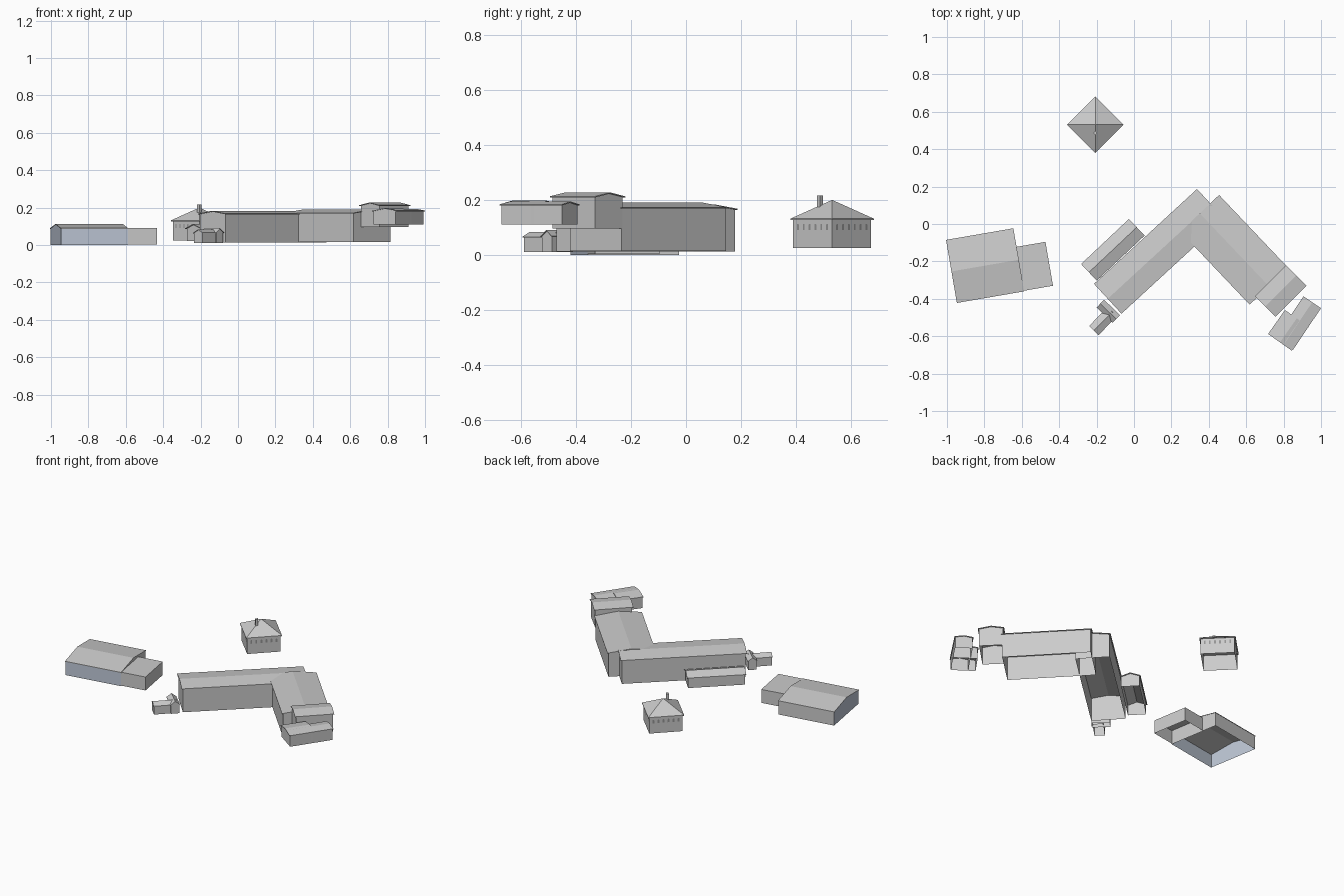
import bpy
from math import atan2, cos, sin, hypot, pi
from mathutils import Vector

if "Cube" in bpy.data.objects:
    bpy.data.objects.remove(bpy.data.objects["Cube"])


def mesh_object(name, verts, faces, center=(0, 0), angle=0.0):
    me = bpy.data.meshes.new(name)
    me.from_pydata(verts, [], faces)
    ob = bpy.data.objects.new(name, me)
    ob.location = (center[0], center[1], 0)
    ob.rotation_euler = (0, 0, angle)
    bpy.context.collection.objects.link(ob)
    return ob


def frame(p0, p1, w):
    """Centre, angle and length of a rectangle with edge p0-p1 and signed width w to its left."""
    dx, dy = p1[0] - p0[0], p1[1] - p0[1]
    n = hypot(dx, dy)
    c = ((p0[0] + p1[0]) / 2 - dy / n * w / 2, (p0[1] + p1[1]) / 2 + dx / n * w / 2)
    return c, atan2(dy, dx), n


def gable(name, p0, p1, w, z0, ze, zr, over=0.007, thick=0.004):
    """Open-bottomed walls with gable ends, plus a thin overhanging roof; ridge along p0-p1."""
    c, ang, n = frame(p0, p1, w)
    a, b = n / 2 - over, abs(w) / 2 - over
    walls = mesh_object(
        name + "_walls",
        [(-a, -b, z0), (a, -b, z0), (a, b, z0), (-a, b, z0),
         (-a, -b, ze), (a, -b, ze), (a, b, ze), (-a, b, ze),
         (-a, 0, zr - thick), (a, 0, zr - thick)],
        [(0, 1, 5, 4), (3, 0, 4, 8, 7), (1, 2, 6, 9, 5), (2, 3, 7, 6)], c, ang)
    a, b = n / 2, abs(w) / 2
    prof = [(-b, ze), (0, zr), (b, ze), (b, ze - thick), (0, zr - thick), (-b, ze - thick)]
    verts = [(s * a, y, z) for s in (-1, 1) for y, z in prof]
    faces = [(i, i + 6, (i + 1) % 6 + 6, (i + 1) % 6) for i in range(6)]
    faces += [(0, 1, 4, 5), (1, 2, 3, 4), (7, 6, 11, 10), (8, 7, 10, 9)]
    mesh_object(name + "_roof", verts, faces, c, ang)
    return walls


def box(name, center, size, z0, z1, angle=0.0, bottom=False):
    a, b = size[0] / 2, size[1] / 2
    verts = [(x, y, z) for z in (z0, z1) for x, y in ((-a, -b), (a, -b), (a, b), (-a, b))]
    faces = [(0, 1, 5, 4), (1, 2, 6, 5), (2, 3, 7, 6), (3, 0, 4, 7), (4, 5, 6, 7)]
    if bottom:
        faces.append((3, 2, 1, 0))
    return mesh_object(name, verts, faces, center, angle)


# Main angled building: two long wings meeting at the back corner
gable("left_wing", (-.214, -.32), (.337, .187), -.217, .013, .168, .183)
gable("right_wing", (.455, .155), (.825, -.235), -.285, .015, .172, .191)

# Raised block on the end of the right wing
gable("end_block", (.647, -.385), (.813, -.22), -.155, .097, .213, .227)

# Lean building along the back of the left wing
gable("back_annex", (-.283, -.214), (-.027, .027), -.122, .022, .09, .112)

# Small porch group at the left wing's end
gable("porch_cross", (-.16, -.405), (-.075, -.487), -.058, .01, .068, .09, .004, .003)
gable("porch_long", (-.24, -.545), (-.14, -.444), -.07, .01, .066, .083, .004, .003)

# Detached house at the far right, floating on higher ground
gable("far_house_long", (.85, -.673), (1.0, -.45), .113, .11, .184, .194, .005)
gable("far_house_wide", (.717, -.588), (.807, -.46), -.155, .11, .184, .197, .005)

# Barn with bluish front and left walls, and its flat annex
barn = gable("barn", (-.947, -.422), (-.587, -.36), .342, 0, .09, .113, .002, .003)
blue = bpy.data.materials.new("slate_blue")
blue.diffuse_color = (.52, .58, .68, 1)
blue.use_nodes = True
blue.node_tree.nodes["Principled BSDF"].inputs["Base Color"].default_value = blue.diffuse_color
grey = bpy.data.materials.new("plain_grey")
grey.diffuse_color = (.8, .8, .8, 1)
grey.use_nodes = True
grey.node_tree.nodes["Principled BSDF"].inputs["Base Color"].default_value = grey.diffuse_color
barn.data.materials.append(grey)
barn.data.materials.append(blue)
for i in (0, 1):
    barn.data.polygons[i].material_index = 1
c, ang, n = frame((-.595, -.358), (-.433, -.33), .238)
box("barn_annex", c, (n, .238), .003, .09, ang)

# Square pavilion with pyramid roof, turned by about 45 degrees
TC, TA = (-.207, .531), pi / 4
box("pavilion_walls", TC, (.2, .2), .025, .134, TA)
r = .107
ring = [(-r, -r), (r, -r), (r, r), (-r, r)]
mesh_object("pavilion_roof",
            [(x, y, .127) for x, y in ring] + [(x, y, .132) for x, y in ring] + [(0, 0, .2)],
            [(i, (i + 1) % 4, (i + 1) % 4 + 4, i + 4) for i in range(4)]
            + [(i + 4, (i + 1) % 4 + 4, 8) for i in range(4)] + [(3, 2, 1, 0)], TC, TA)
box("pavilion_chimney", (-.207, .487), (.016, .016), .165, .216, TA, True)

# Row of narrow arched windows on each pavilion wall
dark = bpy.data.materials.new("window_dark")
dark.diffuse_color = (.3, .3, .3, 1)
dark.use_nodes = True
dark.node_tree.nodes["Principled BSDF"].inputs["Base Color"].default_value = dark.diffuse_color
arch = [(-.005, .09), (.005, .09), (.005, .109), (.003, .113), (-.003, .113), (-.005, .109)]
for side in range(4):
    verts, faces = [], []
    for k in range(6):
        s = (k - 2.5) * .03
        faces.append(tuple(range(len(verts), len(verts) + 6)))
        verts += [(s + x, -.101, z) for x, z in arch]
    win = mesh_object("pavilion_windows_%d" % side, verts, faces, TC, TA + side * pi / 2)
    win.data.materials.append(dark)
